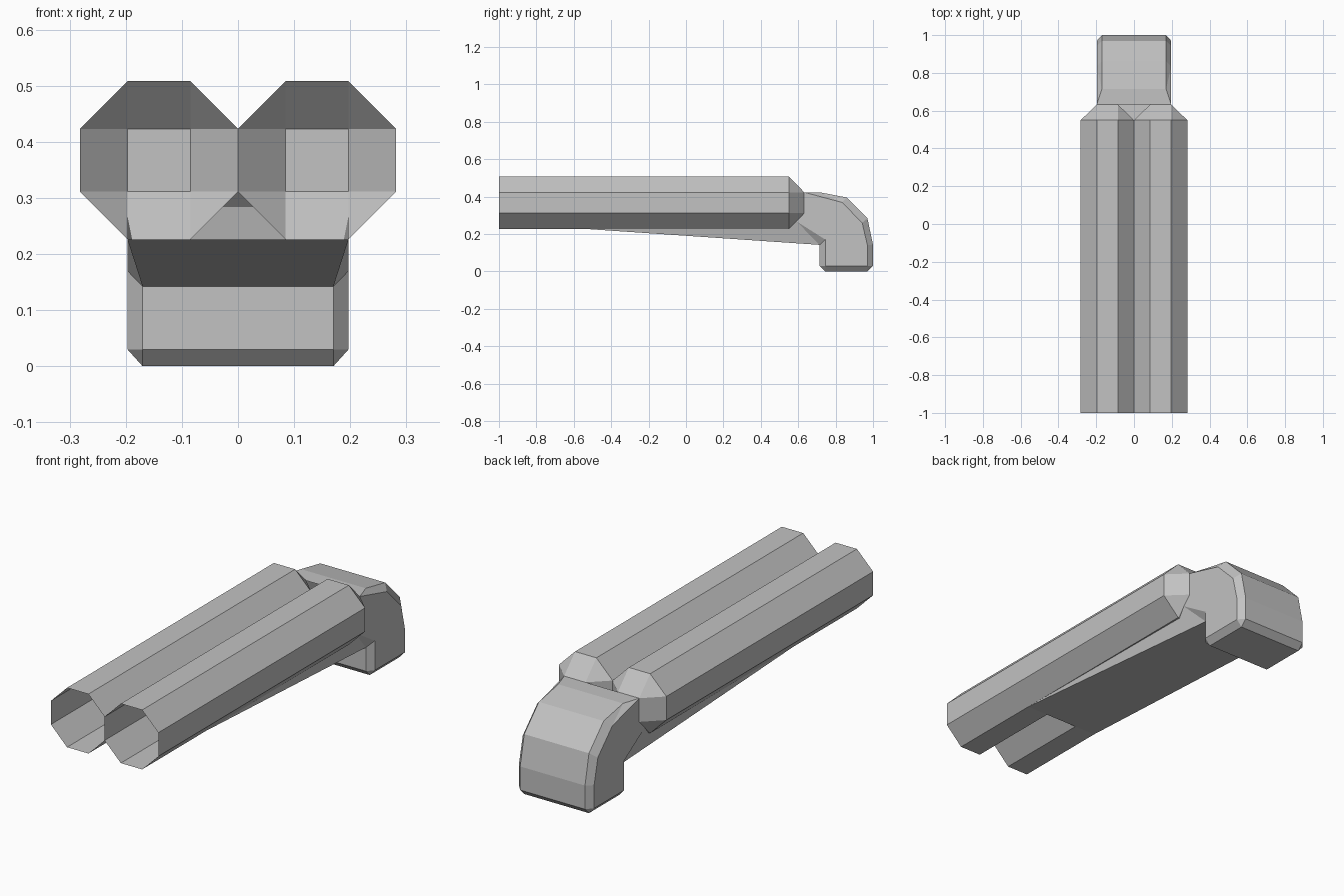
import bpy, bmesh

if "Cube" in bpy.data.objects:
    bpy.data.objects.remove(bpy.data.objects["Cube"])

grey = bpy.data.materials.new("plain grey")
grey.diffuse_color = (0.54, 0.54, 0.54, 1)
grey.use_nodes = True
grey.node_tree.nodes["Principled BSDF"].inputs["Base Color"].default_value = grey.diffuse_color


def make_object(name, faces):
    """Flat-faced shell from polygons given as corner coordinates."""
    bm = bmesh.new()
    for corners in faces:
        bm.faces.new([bm.verts.new(c) for c in corners])
    bmesh.ops.remove_doubles(bm, verts=bm.verts, dist=0.0005)
    bmesh.ops.recalc_face_normals(bm, faces=bm.faces)
    mesh = bpy.data.meshes.new(name)
    bm.to_mesh(mesh)
    bm.free()
    mesh.materials.append(grey)
    obj = bpy.data.objects.new(name, mesh)
    bpy.context.collection.objects.link(obj)
    return obj


# Barrels: open eight-sided tubes with a chamfered closed rear end
R, H = 0.141, 0.056
CX, CZ = 0.141, 0.367
OCT = [(R, -H), (R, H), (H, R), (-H, R), (-R, H), (-R, -H), (-H, -R), (H, -R)]


def tube(y, pts):
    return [(CX + px, y, CZ + pz) for px, pz in pts]


square = [(H, -H), (H, H), (H, H), (-H, H), (-H, H), (-H, -H), (-H, -H), (H, -H)]
mouth, shoulder, end = tube(-1, OCT), tube(0.55, OCT), tube(0.632, square)
barrel_faces = [end[1::2]]
for i in range(8):
    j = (i + 1) % 8
    barrel_faces.append([mouth[i], mouth[j], shoulder[j], shoulder[i]])
    if end[i] == end[j]:
        barrel_faces.append([shoulder[i], shoulder[j], end[i]])
    else:
        barrel_faces.append([shoulder[i], shoulder[j], end[j], end[i]])
barrels = make_object("barrels", barrel_faces)
mirror = barrels.modifiers.new("mirror", 'MIRROR')
mirror.use_mirror_merge = False

# Grip and fore-end: hollow chamfered shell following a (y, z) profile
XO, XI = 0.197, 0.17
start = (0.632, 0.423)
back = [(0.715, 0.423), (0.86, 0.395), (0.97, 0.284), (1.0, 0.142), (1.0, 0.03)]
back_side = [(0.834, 0.369), (0.942, 0.26), (0.97, 0.14), (0.97, 0.03)]
floor_back, floor_front = (0.97, 0), (0.745, 0)
front_low, front_high = (0.715, 0.03), (0.715, 0.142)
side_low, side_high = (0.745, 0.03), (0.745, 0.17)
nose, notch, joint = (-0.52, 0.226), (0.59, 0.268), (0.632, 0.311)


def at(x, *pts):
    return [(x, y, z) for y, z in pts]


grip_faces = []
# full-width strips
ring = back + [floor_back, floor_front, front_low, front_high]
for a, b in zip(ring, ring[1:]):
    grip_faces.append(at(XI, a, b) + at(-XI, b, a))
grip_faces.append(at(XO, start) + at(XI, back[0]) + at(-XI, back[0]) + at(-XO, start))
grip_faces.append(at(XI, front_high) + at(XO, nose) + at(-XO, nose) + at(-XI, front_high))
# sides and their chamfers
for s in (1, -1):
    o, i = s * XO, s * XI
    grip_faces += [
        at(o, start, *back_side, side_low, side_high, notch, joint),
        at(o, start) + at(i, back[0]) + at(o, back_side[0]),
        at(i, back[0], back[1]) + at(o, back_side[0]),
        at(i, back[4], floor_back) + at(o, back_side[3]),
        at(o, back_side[3]) + at(i, floor_back, floor_front) + at(o, side_low),
        at(o, side_low) + at(i, floor_front, front_low),
        at(o, side_low) + at(i, front_low, front_high) + at(o, side_high),
        at(o, side_high) + at(i, front_high) + at(o, notch),
        at(o, notch) + at(i, front_high) + at(o, nose),
    ]
    for k in range(3):
        grip_faces.append(at(i, back[k + 1], back[k + 2])
                          + at(o, back_side[k + 1], back_side[k]))
make_object("grip_and_fore_end", grip_faces)
